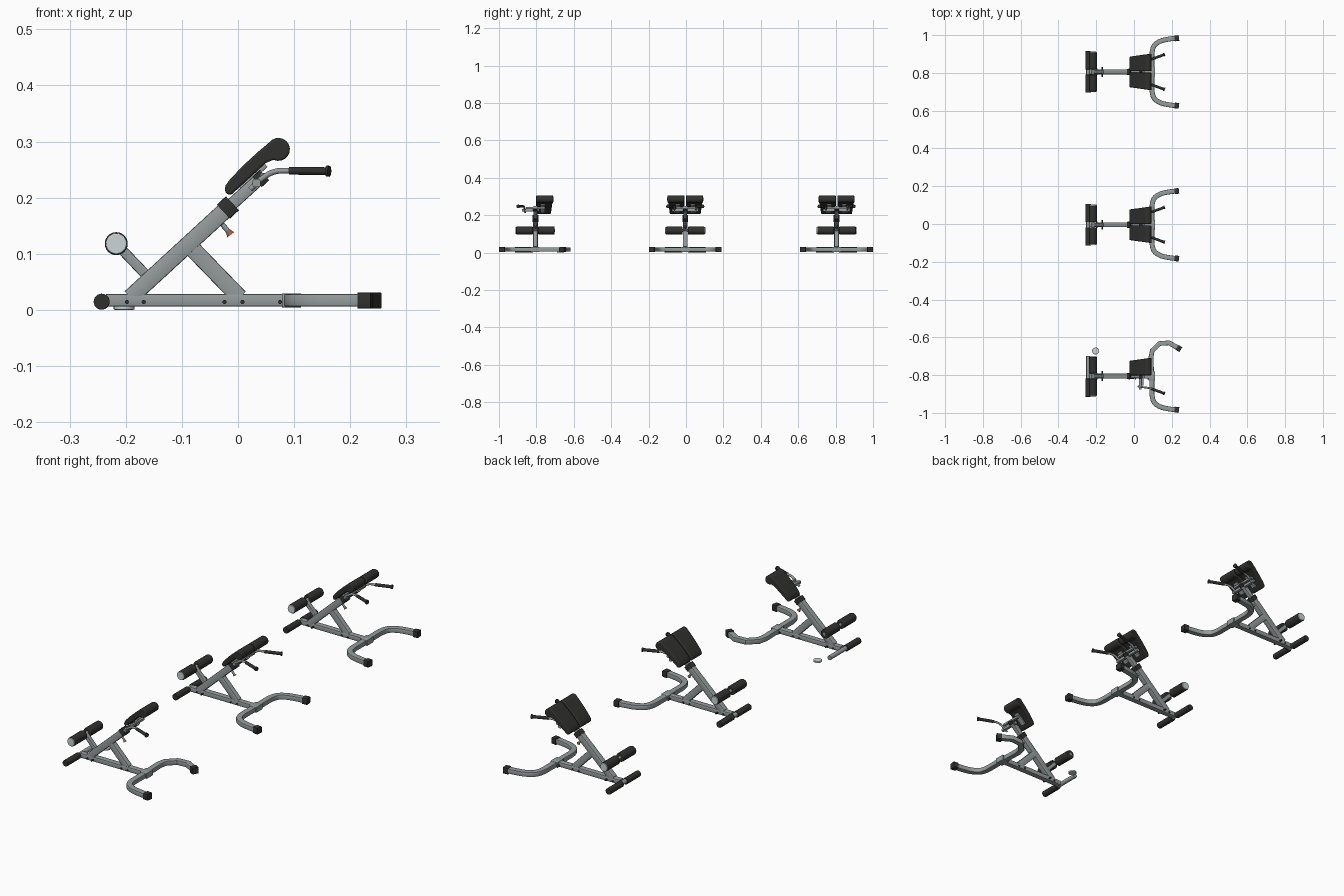
import bpy, bmesh
from math import pi, cos, sin, radians
from mathutils import Vector as V

if "Cube" in bpy.data.objects:
    bpy.data.objects.remove(bpy.data.objects["Cube"])

def material(name, r, g, b):
    m = bpy.data.materials.new(name)
    m.diffuse_color = (r, g, b, 1)
    m.use_nodes = True
    m.node_tree.nodes["Principled BSDF"].inputs["Base Color"].default_value = m.diffuse_color
    return m

STEEL = material("steel", 0.30, 0.33, 0.33)
BLACK = material("black_foam", 0.03, 0.03, 0.028)
LIGHT = material("light_cap", 0.6, 0.66, 0.68)
RED = material("knob_red", 0.35, 0.12, 0.06)
ORIGIN, PREFIX = V((0, 0, 0)), ""

def add_mesh(name, bm, mat, bevel=0):
    bmesh.ops.recalc_face_normals(bm, faces=bm.faces[:])
    me = bpy.data.meshes.new(name)
    bm.to_mesh(me)
    bm.free()
    me.materials.append(mat)
    ob = bpy.data.objects.new(PREFIX + name, me)
    ob.location = ORIGIN
    bpy.context.collection.objects.link(ob)
    if bevel:
        m = ob.modifiers.new("round", 'BEVEL')
        m.width, m.segments = bevel, 3
        m.angle_limit = radians(40)
    return ob

def rounded_rect(w, h, r=0.003):
    """Cross-section with half width w and half height h."""
    return [(sx * (w - r) + r * cos(a), sy * (h - r) + r * sin(a))
            for q, (sx, sy) in enumerate(((1, 1), (-1, 1), (-1, -1), (1, -1)))
            for a in [(q + k / 2) * pi / 2 for k in range(3)]]

def circle(r, n=20):
    return [(r * cos(2 * pi * i / n), r * sin(2 * pi * i / n)) for i in range(n)]

def smooth_path(pts, n=5):
    p = [V(q) for q in pts]
    p = [2 * p[0] - p[1]] + p + [2 * p[-1] - p[-2]]
    out = []
    for a, b, c, d in zip(p, p[1:], p[2:], p[3:]):
        for i in range(n):
            t = i / n
            out.append(0.5 * (2 * b + (c - a) * t + (2 * a - 5 * b + 4 * c - d) * t ** 2
                              + (3 * b - a - 3 * c + d) * t ** 3))
    return out + [p[-2]]

def sweep(name, pts, section, mat=STEEL, up=(0, 0, 1), bevel=0, scales=None):
    """Run a cross-section along a path; scales can vary the size per point."""
    p = [V(q) for q in pts]
    bm, rings = bmesh.new(), []
    for i, c in enumerate(p):
        t = (p[min(i + 1, len(p) - 1)] - p[max(i - 1, 0)]).normalized()
        s = V(up).cross(t).normalized()
        n = t.cross(s)
        k = scales[i] if scales else 1
        rings.append([bm.verts.new(c + (s * u + n * v) * k) for u, v in section])
    for a, b in zip(rings, rings[1:]):
        for i in range(len(a)):
            j = (i + 1) % len(a)
            bm.faces.new((a[i], a[j], b[j], b[i]))
    bm.faces.new(rings[0])
    bm.faces.new(rings[-1])
    return add_mesh(name, bm, mat, bevel)

def rod_y(name, x, z, y0, y1, r, mat, bevel=0, n=24):
    return sweep(name, [(x, y0, z), (x, y1, z)], circle(r, n), mat, bevel=bevel)

def pad(s):
    """Hip cushion with a rolled top edge, wider toward the top."""
    prof = [(-0.012, 0.205), (-0.020, 0.206), (-0.024, 0.213), (-0.022, 0.222),
            (-0.014, 0.233), (0.010, 0.258), (0.035, 0.281), (0.054, 0.297)]
    prof += [(0.072 + 0.0205 * cos(radians(a)), 0.286 + 0.0205 * sin(radians(a)))
             for a in range(125, -116, -20)]
    prof += [(0.050, 0.262)]
    bm = bmesh.new()
    inner = [bm.verts.new((x, s * 0.004, z)) for x, z in prof]
    outer = [bm.verts.new((x, s * (0.081 + (x + 0.023) * 0.14), z)) for x, z in prof]
    for i in range(len(prof)):
        j = (i + 1) % len(prof)
        bm.faces.new((inner[i], inner[j], outer[j], outer[i]))
    bm.faces.new(inner)
    bm.faces.new(outer)
    add_mesh("hip_pad", bm, BLACK, 0.004)

def bench(cy, index, incomplete=False):
    global ORIGIN, PREFIX
    ORIGIN, PREFIX = V((0, cy, 0)), "bench_%d_" % index
    Y = (0, 1, 0)
    # base rail, slanted post, brace and ankle post
    sweep("base_rail", [(-0.235, 0, 0.017), (0.095, 0, 0.017)], rounded_rect(0.013, 0.011))
    sweep("slanted_post", [(-0.192, 0, 0.022), (-0.018, 0, 0.182)], rounded_rect(0.015, 0.013), up=Y)
    sweep("brace", [(-0.090, 0, 0.118), (0.003, 0, 0.022)], rounded_rect(0.015, 0.012), up=Y)
    sweep("ankle_post", [(-0.217, 0, 0.118), (-0.157, 0, 0.055)], rounded_rect(0.009, 0.010), up=Y)
    sweep("sliding_post", [(-0.018, 0, 0.182), (0.047, 0, 0.241)], rounded_rect(0.011, 0.010), up=Y)
    sweep("lower_collar", [(-0.026, 0, 0.175), (-0.010, 0, 0.190)], rounded_rect(0.017, 0.016), BLACK, Y)
    sweep("upper_collar", [(0.034, 0, 0.228), (0.047, 0, 0.240)], rounded_rect(0.0125, 0.012), BLACK, Y)
    # adjusting pin and knob
    sweep("adjusting_pin", [(-0.037, 0, 0.162), (-0.019, 0, 0.142)], circle(0.0045, 12), up=Y)
    sweep("adjusting_knob", [(-0.021, 0, 0.144), (-0.016, 0, 0.138), (-0.013, 0, 0.134)],
          circle(0.006, 12), RED, Y, scales=[0.6, 0.9, 1.3])
    # foot bar and ankle bar
    rod_y("foot_bar", -0.243, 0.0155, -0.105, 0.105, 0.010, STEEL)
    rod_y("ankle_bar", -0.217, 0.118, -0.104, 0.104, 0.007, STEEL)
    for s in (-1, 1):
        missing = incomplete and s == 1
        if not missing:
            rod_y("foot_sleeve", -0.243, 0.0145, s * 0.014, s * 0.11, 0.0143, BLACK, 0.002)
            rod_y("ankle_cap", -0.217, 0.118, s * 0.100, s * 0.107, 0.0185, LIGHT, 0.002)
        rod_y("ankle_roller", -0.217, 0.118, s * 0.014, s * 0.103, 0.0205, BLACK, 0.003)
        # curved floor leg with rubber foot
        if missing:
            path = [(0.093, 0, 0.017), (0.090, 0.10, 0.017), (0.097, 0.135, 0.017),
                    (0.135, 0.172, 0.017), (0.185, 0.176, 0.017), (0.228, 0.152, 0.017)]
            foot = [(0.228, 0.152, 0.0165), (0.248, 0.140, 0.0165)]
        else:
            path = smooth_path([(0.095, 0, 0.017), (0.095, s * 0.06, 0.017), (0.096, s * 0.105, 0.017),
                                (0.108, s * 0.141, 0.017), (0.14, s * 0.163, 0.017),
                                (0.18, s * 0.173, 0.017), (0.225, s * 0.179, 0.017)])
            foot = [(0.215, s * 0.177, 0.0165), (0.238, s * 0.180, 0.0165)]
        sweep("floor_leg", path, rounded_rect(0.013, 0.011))
        sweep("rubber_foot", foot, rounded_rect(0.015, 0.0145), BLACK)
        # cushion and its support
        if not (incomplete and s == -1):
            pad(s)
            sweep("pad_support", [(0.005, s * 0.04, 0.216), (0.050, s * 0.04, 0.258)],
                  rounded_rect(0.004, 0.012, 0.001), up=Y)
        # handle with rubber grip
        if not missing:
            sweep("handle_bar", smooth_path([(0.022, s * 0.055, 0.215), (0.040, s * 0.058, 0.232),
                                             (0.064, s * 0.061, 0.246), (0.095, s * 0.068, 0.248),
                                             (0.158, s * 0.091, 0.247)], 4), circle(0.005, 14), up=Y)
            a, b = V((0.092, s * 0.067, 0.248)), V((0.163, s * 0.093, 0.247))
            sweep("handle_grip", [a.lerp(b, t) for t in (0, 0.92, 0.93, 1)], circle(0.007, 16),
                  BLACK, scales=[1, 1, 1.4, 1.4])
        # bolts along the base
        for x in (-0.198, -0.168, -0.024, 0.008, 0.075):
            rod_y("bolt", x, 0.014, s * 0.010, s * (0.026 if x == -0.168 else 0.017), 0.0038, BLACK, n=8)
    # cross bars under the pads and leg plate
    top = 0.02 if incomplete else 0.072
    sweep("handle_crossbar", [(0.033, -0.072, 0.226), (0.033, top, 0.226)], rounded_rect(0.007, 0.007))
    sweep("pad_crossbar", [(0.045, -0.05, 0.238), (0.045, max(top, 0.05), 0.238)], rounded_rect(0.006, 0.006))
    sweep("leg_plate", [(0.078, 0, 0.017), (0.112, 0, 0.017)], rounded_rect(0.024, 0.0125))
    # the loose ankle cap resting on the floor
    if incomplete:
        sweep("loose_cap", [(-0.203, 0.133, 0.0), (-0.203, 0.133, 0.008)], circle(0.0185, 24),
              LIGHT, up=Y, bevel=0.002)

for i, y in enumerate((0.805, -0.004)):
    bench(y, i + 1)
bench(-0.805, 3, True)

for ob in bpy.context.scene.objects:
    ob.select_set(True)
    bpy.context.view_layer.objects.active = ob
bpy.ops.object.shade_smooth_by_angle(angle=radians(35))
